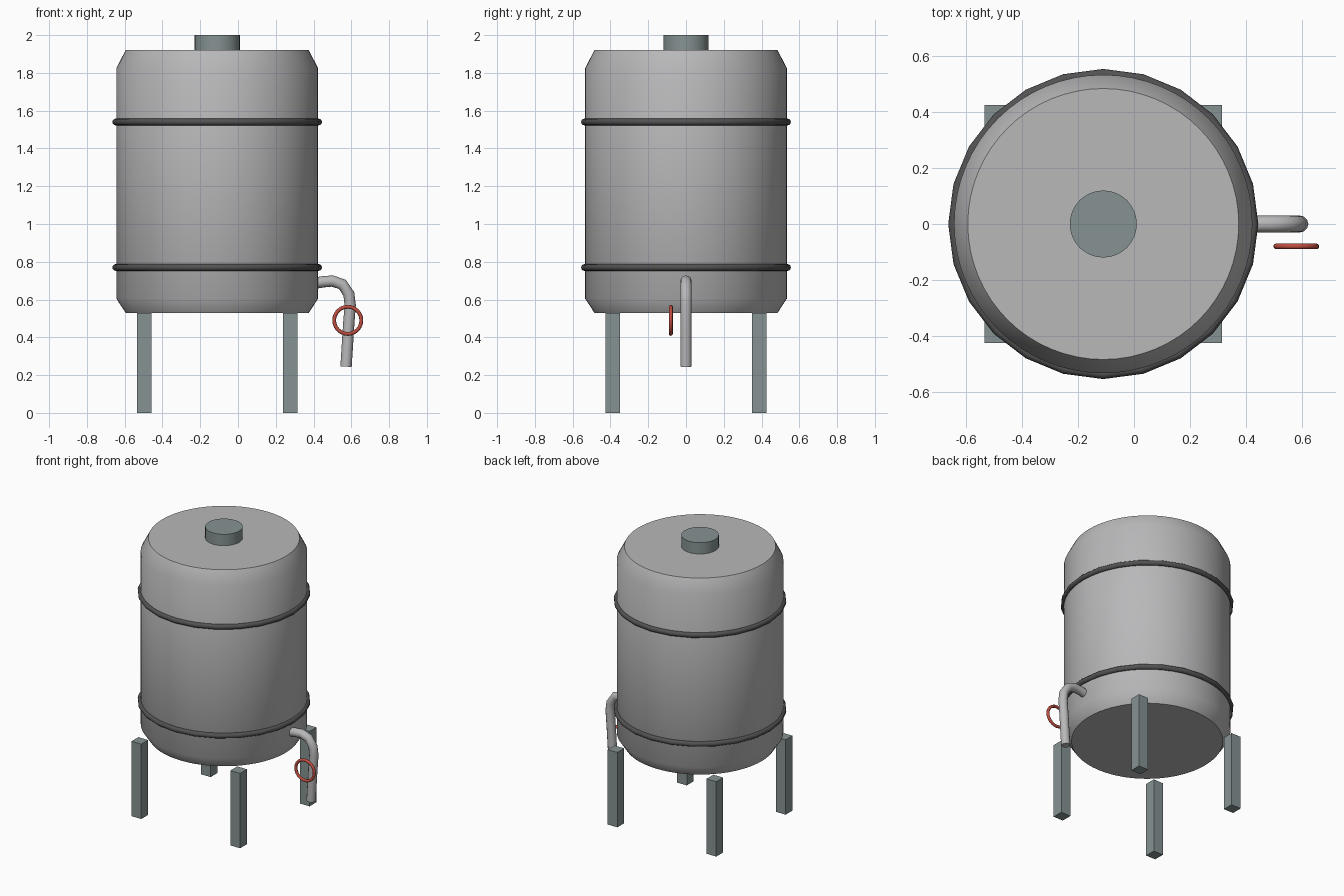
import bpy
import bmesh
from math import radians, pi

if "Cube" in bpy.data.objects:
    bpy.data.objects.remove(bpy.data.objects["Cube"], do_unlink=True)


def material(name, r, g, b):
    mat = bpy.data.materials.new(name)
    mat.use_nodes = True
    mat.diffuse_color = (r, g, b, 1)
    mat.node_tree.nodes["Principled BSDF"].inputs["Base Color"].default_value = (r, g, b, 1)
    return mat


light_grey = material("light grey metal", 0.48, 0.48, 0.49)
blue_grey = material("blue grey metal", 0.24, 0.29, 0.29)
dark_grey = material("dark grey band", 0.085, 0.085, 0.088)
red = material("red handle", 0.52, 0.075, 0.05)

CENTRE = -0.11


def finish(name, mat, smooth=True):
    ob = bpy.context.object
    ob.name = name
    ob.data.materials.append(mat)
    if smooth:
        bpy.ops.object.shade_smooth_by_angle(angle=radians(45))
    return ob


def ring(name, mat, loc, major, minor, segments, rot=(0, 0, 0)):
    bpy.ops.mesh.primitive_torus_add(location=loc, rotation=rot, major_radius=major,
                                     minor_radius=minor, major_segments=segments,
                                     minor_segments=12)
    return finish(name, mat)


# Tank: profile spun around the vertical axis, with flat ends
bm = bmesh.new()
profile = [(0.485, 0.53), (0.534, 0.605), (0.534, 1.825), (0.485, 1.92)]
verts = [bm.verts.new((r, 0, z)) for r, z in profile]
edges = [bm.edges.new(pair) for pair in zip(verts, verts[1:])]
bmesh.ops.spin(bm, geom=verts + edges, cent=(0, 0, 0), axis=(0, 0, 1),
               angle=2 * pi, steps=64)
bmesh.ops.remove_doubles(bm, verts=bm.verts, dist=0.0005)
bmesh.ops.holes_fill(bm, edges=[e for e in bm.edges if e.is_boundary], sides=0)
bmesh.ops.recalc_face_normals(bm, faces=bm.faces)
mesh = bpy.data.meshes.new("tank")
bm.to_mesh(mesh)
bm.free()
tank = bpy.data.objects.new("tank", mesh)
tank.location.x = CENTRE
bpy.context.collection.objects.link(tank)
bpy.ops.object.select_all(action="DESELECT")
tank.select_set(True)
bpy.context.view_layer.objects.active = tank
finish("tank", light_grey)

# Filler cap
bpy.ops.mesh.primitive_cylinder_add(vertices=32, radius=0.12, depth=0.1,
                                    location=(CENTRE, 0, 1.95))
finish("filler_cap", blue_grey)

# Bands around the tank
for name, z in (("lower_band", 0.77), ("upper_band", 1.54)):
    ring(name, dark_grey, (CENTRE, 0, z), 0.537, 0.018, 24)

# Square legs
for side, sx in (("left", 1), ("right", -1)):
    for end, sy in (("front", -1), ("back", 1)):
        bpy.ops.mesh.primitive_cube_add(size=1, location=(CENTRE + sx * 0.387, sy * 0.388, 0.265))
        bpy.context.object.scale = (0.076, 0.076, 0.53)
        finish(f"{end}_{side}_leg", blue_grey, False)

# Bent outlet pipe
path = [(0.40, 0.685), (0.45, 0.694), (0.50, 0.698), (0.553, 0.68), (0.587, 0.629),
        (0.594, 0.57), (0.586, 0.467), (0.572, 0.245)]
curve = bpy.data.curves.new("outlet_pipe", "CURVE")
curve.dimensions = "3D"
curve.bevel_depth = 0.03
curve.bevel_resolution = 4
curve.use_fill_caps = True
spline = curve.splines.new("POLY")
spline.points.add(len(path) - 1)
for point, (x, z) in zip(spline.points, path):
    point.co = (x, 0, z, 1)
pipe = bpy.data.objects.new("outlet_pipe", curve)
bpy.context.collection.objects.link(pipe)
bpy.ops.object.select_all(action="DESELECT")
pipe.select_set(True)
bpy.context.view_layer.objects.active = pipe
bpy.ops.object.convert(target="MESH")
finish("outlet_pipe", light_grey)

# Valve handle in front of the pipe
ring("valve_handle", red, (0.581, -0.08, 0.49), 0.072, 0.01, 24, (pi / 2, 0, 0))
